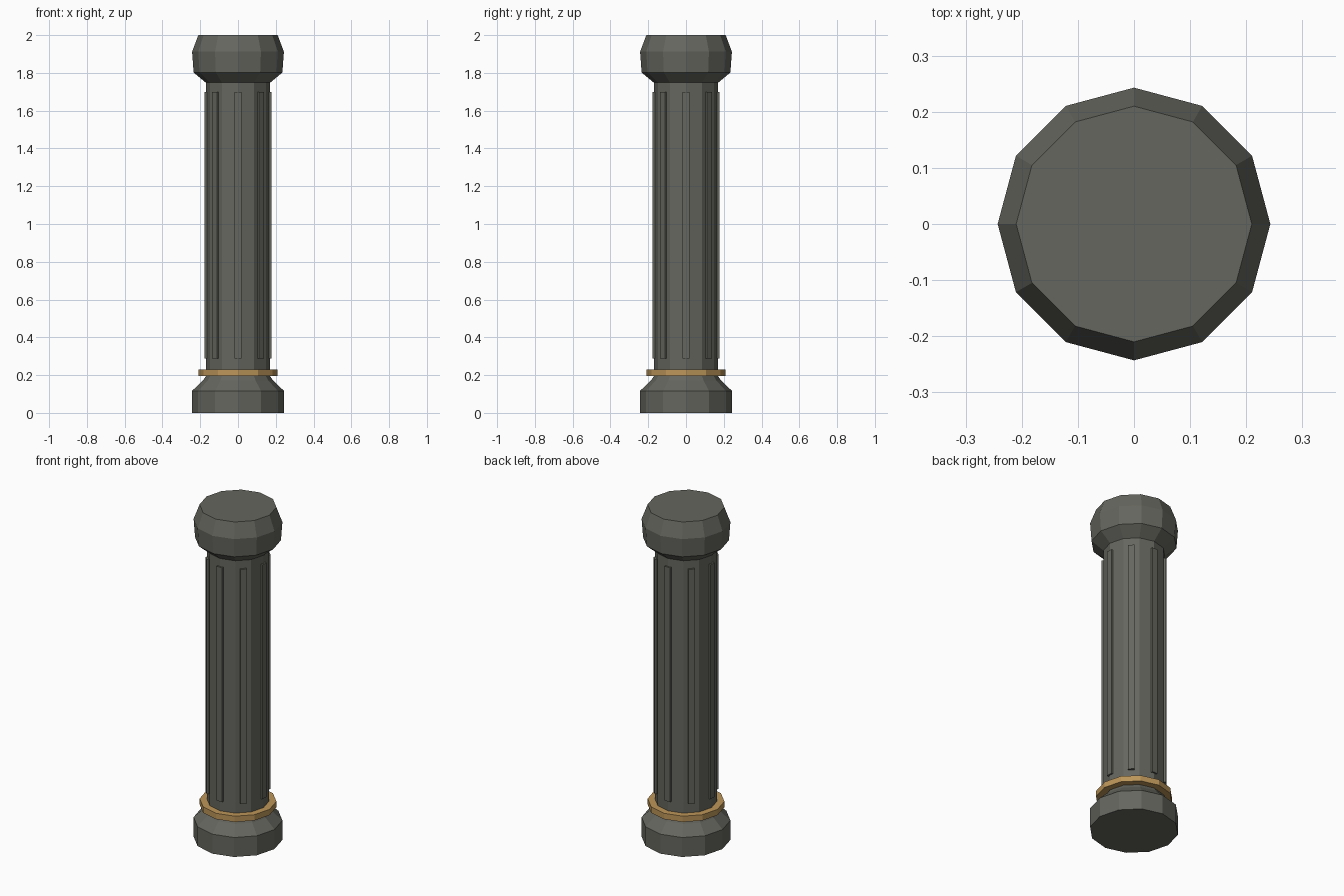
import bpy, bmesh, math
from mathutils import Matrix

if "Cube" in bpy.data.objects:
    bpy.data.objects.remove(bpy.data.objects["Cube"])

SIDES = 12


def material(name, rgb):
    m = bpy.data.materials.new(name)
    m.diffuse_color = (*rgb, 1)
    m.use_nodes = True
    m.node_tree.nodes["Principled BSDF"].inputs["Base Color"].default_value = m.diffuse_color
    return m


stone = material("dark stone", (0.13, 0.132, 0.112))
gold = material("gold", (0.50, 0.30, 0.10))


def finish(name, bm, mat):
    bmesh.ops.recalc_face_normals(bm, faces=bm.faces)
    me = bpy.data.meshes.new(name)
    bm.to_mesh(me)
    bm.free()
    me.materials.append(mat)
    ob = bpy.data.objects.new(name, me)
    bpy.context.collection.objects.link(ob)
    return ob


def lathe(name, profile, mat, closed=False):
    """Turn (radius, z) points into a 12-sided solid, or a ring if closed."""
    bm = bmesh.new()
    rings = []
    for r, z in profile:
        rings.append([bm.verts.new((r * math.cos(math.tau * i / SIDES),
                                    r * math.sin(math.tau * i / SIDES), z))
                      for i in range(SIDES)])
    pairs = list(zip(rings, rings[1:]))
    if closed:
        pairs.append((rings[-1], rings[0]))
    else:
        bm.faces.new(rings[0])
        bm.faces.new(rings[-1])
    for a, b in pairs:
        for i in range(SIDES):
            j = (i + 1) % SIDES
            bm.faces.new((a[i], a[j], b[j], b[i]))
    return finish(name, bm, mat)


# Base, shaft and capital in one turned profile
lathe("column", [(0.243, 0), (0.243, 0.117), (0.185, 0.172), (0.17, 0.195),
                 (0.17, 1.748), (0.235, 1.802), (0.243, 1.912), (0.21, 2.0)], stone)

# Gold band above the base
lathe("gold_band", [(0.165, 0.195), (0.21, 0.195), (0.21, 0.23), (0.165, 0.23)],
      gold, closed=True)

# Eight raised ribs around the shaft
bm = bmesh.new()
for k in range(8):
    mat = (Matrix.Rotation(math.tau * k / 8, 4, 'Z')
           @ Matrix.Translation((0.162, 0, 0.994))
           @ Matrix.Diagonal((0.03, 0.036, 1.41, 1)))
    bmesh.ops.create_cube(bm, size=1, matrix=mat)
finish("shaft_ribs", bm, stone)
